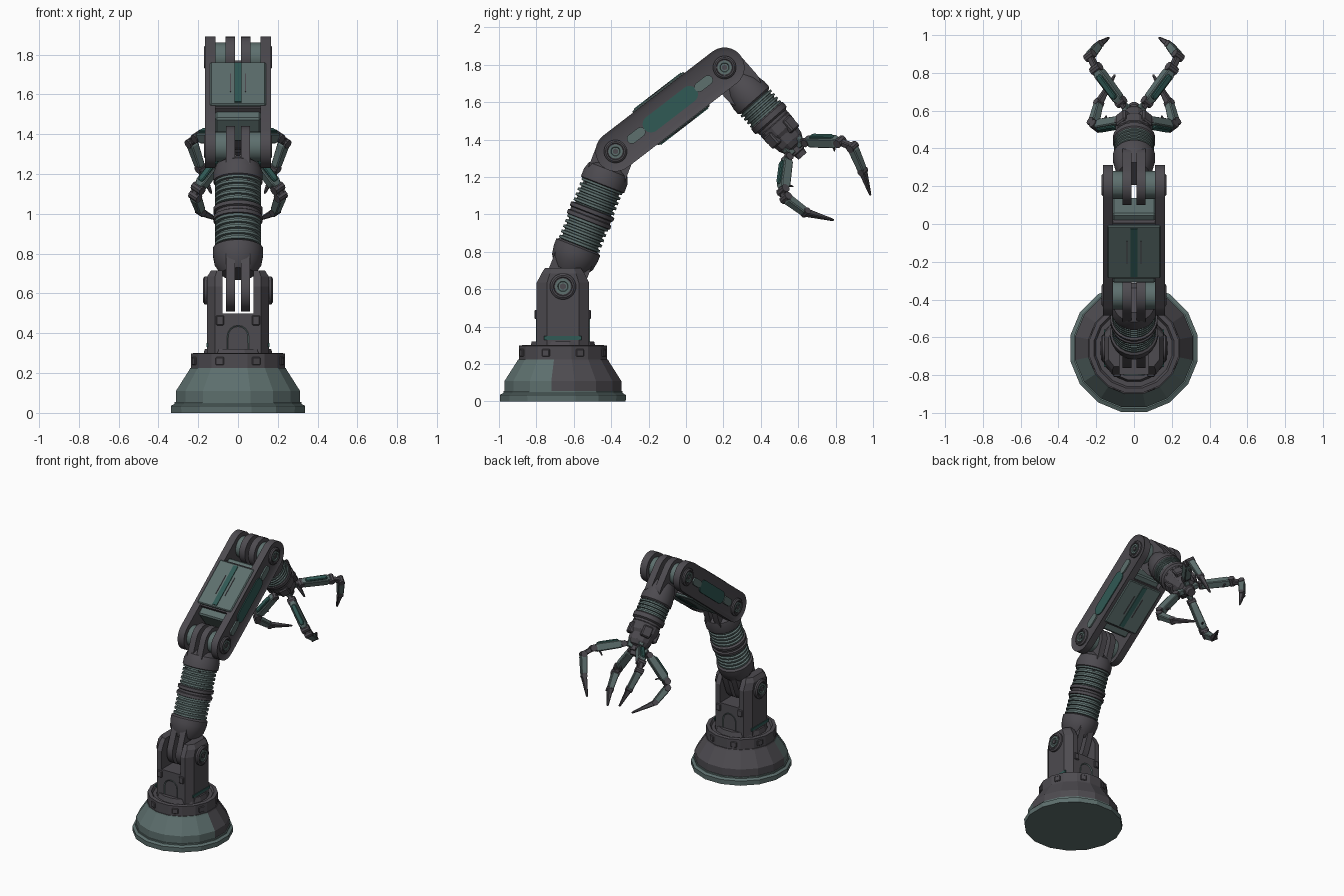
import bpy, bmesh, math
from mathutils import Vector, Matrix

if "Cube" in bpy.data.objects:
    bpy.data.objects.remove(bpy.data.objects["Cube"])

def material(name, c):
    m = bpy.data.materials.new(name)
    m.diffuse_color = (*c, 1)
    m.use_nodes = True
    m.node_tree.nodes["Principled BSDF"].inputs["Base Color"].default_value = m.diffuse_color
    return m

DARK = material("dark_metal", (0.075, 0.07, 0.08))
TEAL = material("grey_green", (0.11, 0.16, 0.155))
ACCENT = material("deep_green", (0.03, 0.1, 0.09))
X = Vector((1, 0, 0))

def finish(name, bm, mat, smooth=True, bevel=0):
    bmesh.ops.recalc_face_normals(bm, faces=bm.faces)
    me = bpy.data.meshes.new(name)
    bm.to_mesh(me)
    bm.free()
    ob = bpy.data.objects.new(name, me)
    bpy.context.collection.objects.link(ob)
    me.materials.append(mat)
    if smooth:
        me.polygons.foreach_set("use_smooth", [True] * len(me.polygons))
        me.set_sharp_from_angle(angle=math.radians(30))
    if bevel:
        b = ob.modifiers.new("bevel", 'BEVEL')
        b.width, b.segments = bevel, 1
    return ob

def loft(name, rings, mat, smooth=True, inset=None, bevel=0):
    """Skin closed rings of points; optionally recess the last cap."""
    bm = bmesh.new()
    vs = [[bm.verts.new(p) for p in r] for r in rings]
    n = len(rings[0])
    for a, b in zip(vs, vs[1:]):
        for i in range(n):
            bm.faces.new((a[i], a[(i + 1) % n], b[(i + 1) % n], b[i]))
    bm.faces.new(vs[0])
    cap = bm.faces.new(vs[-1])
    if inset:
        bmesh.ops.recalc_face_normals(bm, faces=bm.faces)
        bmesh.ops.inset_region(bm, faces=[cap], thickness=inset[0], depth=-inset[1])
    return finish(name, bm, mat, smooth, bevel)

def frame(o, d, x=X):
    z = Vector(d).normalized()
    y = z.cross(x).normalized()
    m = Matrix((y.cross(z), y, z)).transposed().to_4x4()
    m.translation = o
    return m

def lathe(name, M, prof, mat, n=24, smooth=True):
    """Profile of (radius, height) turned about the frame's z axis."""
    rings = [[M @ Vector((r * math.cos(2 * math.pi * (i + .5) / n),
                          r * math.sin(2 * math.pi * (i + .5) / n), t))
              for i in range(n)] for r, t in prof]
    return loft(name, rings, mat, smooth)

def box(name, M, lo, hi, mat, bevel=0):
    ring = lambda z: [M @ Vector(p) for p in ((lo[0], lo[1], z), (hi[0], lo[1], z),
                                              (hi[0], hi[1], z), (lo[0], hi[1], z))]
    return loft(name, [ring(lo[2]), ring(hi[2])], mat, False, bevel=bevel)

def stadium(name, P, Q, r, x0, x1, mat, inset=None):
    """Round-ended plate from P to Q in the yz plane, x0 to x1 thick."""
    a = math.atan2(Q.z - P.z, Q.y - P.y)
    pts = []
    for c, s in ((Q, -.5), (P, .5)):
        for i in range(13):
            t = a + math.pi * (s + i / 12)
            pts.append((c.y + r * math.cos(t), c.z + r * math.sin(t)))
    return loft(name, [[(x, *p) for p in pts] for x in (x0, x1)], mat, inset=inset)

def pivot_caps(name, P, r, x):
    for s in (-1, 1):
        M = frame(P, (s, 0, 0), Vector((0, 1, 0)))
        lathe(name + "_cap", M, [(r, x - .03), (r, x), (r * .85, x + .008), (r * .72, x + .008), (r * .68, x)], DARK)
        lathe(name + "_ring", M, [(r * .6, x - .02), (r * .6, x + .008), (r * .4, x + .008), (r * .36, x + .002)], TEAL)
        lathe(name + "_bolt", M, [(r * .25, x - .02), (r * .25, x + .009)], DARK, 6, False)

def ribs(name, M, t0, t1, count, r0, r1, mat):
    prof, h = [], (t1 - t0) / count
    for i in range(count):
        t = t0 + i * h
        prof += [(r0, t), (r0, t + h * .35), (r1, t + h * .45), (r1, t + h * .9)]
    lathe(name, M, prof + [(r0, t1)], mat)

# main joints
S = Vector((0, -.658, .615))   # shoulder
E = Vector((0, -.377, 1.337))  # elbow
W = Vector((0, .206, 1.786))   # upper joint
D = Vector((0, .66, -.75)).normalized()
U = Vector((0, .75, .66)).normalized()

# base, with green front panels
B = Matrix.Translation((0, -.658, 0))
lathe("base_foot", B, [(.342, 0), (.344, .035), (.325, .045), (.325, .055)], TEAL, 16, False)
skirt = lathe("base_skirt", B, [(.318, .05), (.318, .11), (.25, .215), (.245, .225)], DARK, 16, False)
skirt.data.materials.append(TEAL)
for p in skirt.data.polygons:
    if p.center.y < -.75 and abs(p.normal.z) < .9:
        p.material_index = 1
lathe("base_collar", B, [(.24, .215), (.24, .298), (.215, .302), (.205, .285), (.18, .285), (.17, .32)], DARK, 16, False)
for k in range(8):
    box("collar_stud", B @ Matrix.Rotation(math.pi * (k + .5) / 4, 4, 'Z'),
        (-.022, .22, .24), (.022, .243, .28), DARK, .004)

# turret with forked cheeks
half = [(.078, -.14), (.115, -.14), (.155, -.085), (.155, .085), (.115, .14), (.078, .14)]
full = half + [(-x, y) for x, y in reversed(half)]
loft("turret_body", [[(x, y - .658, z) for x, y in full] for z in (.29, .5)], DARK, False)
for s in (-1, 1):
    loft("turret_cheek", [[(s * (.078 + (x - .078) * kx), y * ky - .658, z) for x, y in half]
         for z, kx, ky in ((.49, 1, 1), (.635, 1, 1), (.685, 1, .82), (.715, .75, .68))], DARK, False)
    box("turret_side_strip", B, (s * .15, -.1, .33), (s * .159, .1, .35), ACCENT)
    box("turret_bolt", B, (-.02 + s * .09, -.152, .44), (.02 + s * .09, -.13, .49), DARK, .005)
    box("turret_rear_bolt", B, (-.02 + s * .09, .13, .44), (.02 + s * .09, .15, .49), DARK, .005)
    arch = [(-.055, .31), (.055, .31)] + [(.055 * math.cos(math.pi * i / 8), .385 + .055 * math.sin(math.pi * i / 8)) for i in range(9)]
    loft("turret_hatch", [[(x, -.658 + s * y, z) for x, z in arch] for y in (.12, .145)], TEAL, False, (.01, .008))
pivot_caps("shoulder", S, .07, .168)

# lower arm
L = frame(S, E - S)
ax = (E - S).normalized()
for s in (-1, 1):
    stadium("shoulder_tongue", S, S + ax * .17, .105, s * .014, s * .06, DARK)
    stadium("elbow_tongue", E - ax * .16, E, .105, s * .014, s * .06, DARK)
    stadium("elbow_spacer", E, E + ax * .001, .075, s * .055, s * .115, TEAL)
lathe("lower_collar", L, [(.085, .09), (.118, .14), (.127, .19), (.127, .225), (.112, .235)], DARK)
ribs("lower_bellows", L, .225, .375, 5, .103, .117, TEAL)
lathe("middle_band", L, [(.105, .37), (.125, .375), (.125, .395), (.115, .4), (.115, .415), (.125, .42), (.125, .44), (.105, .445)], DARK)
ribs("upper_bellows", L, .44, .585, 5, .103, .117, TEAL)
lathe("upper_collar", L, [(.108, .575), (.125, .585), (.125, .63), (.112, .67), (.07, .7)], DARK)

# upper arm: side plates, central housing, panels
H = frame(E, W - E)   # local y points to the underside
h = (W - E).normalized()
for s in (-1, 1):
    stadium("arm_side_plate", E, W, .107, s * .112, s * .165, DARK, (.022, .012))
    stadium("arm_side_strip", E + h * .24, E + h * .5, .045, s * .14, s * .16, ACCENT)
    stadium("arm_side_lug", E + h * .11, E + h * .17, .026, s * .14, s * .163, TEAL)
    stadium("arm_side_lug", E + h * .565, E + h * .625, .026, s * .14, s * .163, TEAL)
    box("arm_panel", H, (-.14, s * .09, .2), (.14, s * .116, .55), TEAL, .006)
    box("arm_panel_stripe", H, (-.018, s * .1, .215), (.018, s * .121, .535), ACCENT)
    for q in (-1, 1):
        box("arm_panel_rib", H, (q * .034, s * .1, .3), (q * .04, s * .119, .45), DARK)
    stadium("wrist_joint_spacer", W, W + h * .001, .075, s * .055, s * .115, TEAL)
box("arm_core", H, (-.115, -.075, .135), (.115, .075, .6), TEAL, .01)
box("arm_core_spine", H, (-.14, -.1, .19), (.14, .1, .56), DARK)
pivot_caps("elbow", E, .062, .163)
pivot_caps("upper_joint", W, .062, .163)

# forearm and hand
F = frame(W, D)
for s in (-1, 1):
    stadium("forearm_tongue", W, W + D * .14, .105, s * .014, s * .062, DARK)
lathe("forearm_collar", F, [(.08, .09), (.1, .14), (.112, .2), (.112, .235), (.1, .245)], DARK)
ribs("forearm_bellows", F, .24, .34, 4, .095, .108, TEAL)
lathe("forearm_band", F, [(.1, .335), (.113, .345), (.113, .375), (.098, .385), (.098, .4)], DARK)
lathe("hand_body", F, [(.09, .395), (.102, .405), (.1, .46), (.088, .48), (.082, .53), (.066, .56), (.042, .57),
                       (.042, .6), (.034, .605), (.03, .632)], DARK, 12, False)
for k in range(4):
    R = F @ Matrix.Rotation(math.pi * (k + .5) / 2, 4, 'Z')
    box("hand_guard", R, (.06, -.035, .42), (.108, .035, .5), DARK, .008)
    box("finger_mount", R, (.03, -.018, .53), (.075, .018, .59), TEAL, .004)

# four jointed fingers, points given as (distance along hand axis, spread)
def limb(name, P, Q, side, w0, w1, mat):
    M = frame(P, Q - P, side)
    n = (Q - P).length
    rings = [[M @ Vector((a * w * .5, b * w * .5, t * n)) for a, b in ((-1, -1), (1, -1), (1, 1), (-1, 1))]
             for t, w in ((0, w0 * .7), (.12, w0), (.88, w1), (1, w1 * .7))]
    loft(name, rings, mat, False, bevel=.005)

def knuckle(P, side, r, w):
    lathe("finger_knuckle", frame(P, side, D), [(r, -w / 2), (r, w / 2)], DARK, 10)

upper = [(.565, .045), (.705, .2), (.771, .233), (.905, .189), (1.03, .133)]
lower = [(.565, .045), (.70, .2), (.74, .215), (.868, .187), (1.0, .10)]
for v, path in ((1, upper), (-1, lower)):
    for s in (-1, 1):
        out = X * s + U * v
        side = D.cross(out).normalized()
        p = [W + D * t + out * u for t, u in path]
        a = p[0].lerp(p[1], .16)
        limb("finger_root", p[0], p[0].lerp(p[1], .3), side, .03, .03, DARK)
        limb("finger_proximal", a, p[0].lerp(p[1], .97), side, .052, .056, TEAL)
        b, c = p[0].lerp(p[1], .25), p[0].lerp(p[1], .85)
        o = out.normalized() * .018 - D * .016
        limb("finger_back_plate", b + o, c + o, side, .034, .034, ACCENT)
        limb("finger_inner_spur", c, c - o * 2.6, side, .016, .01, DARK)
        limb("finger_link", p[1].lerp(p[2], -.2), p[1].lerp(p[2], 1.1), side, .034, .034, DARK)
        limb("finger_middle", p[2], p[3], side, .048, .042, TEAL)
        limb("finger_tip", p[3].lerp(p[4], -.05), p[4], side, .036, .016, DARK)
        for q, r, w in ((a, .022, .056), (p[1], .024, .06), (p[2], .023, .056), (p[3], .02, .046)):
            knuckle(q, side, r, w)
